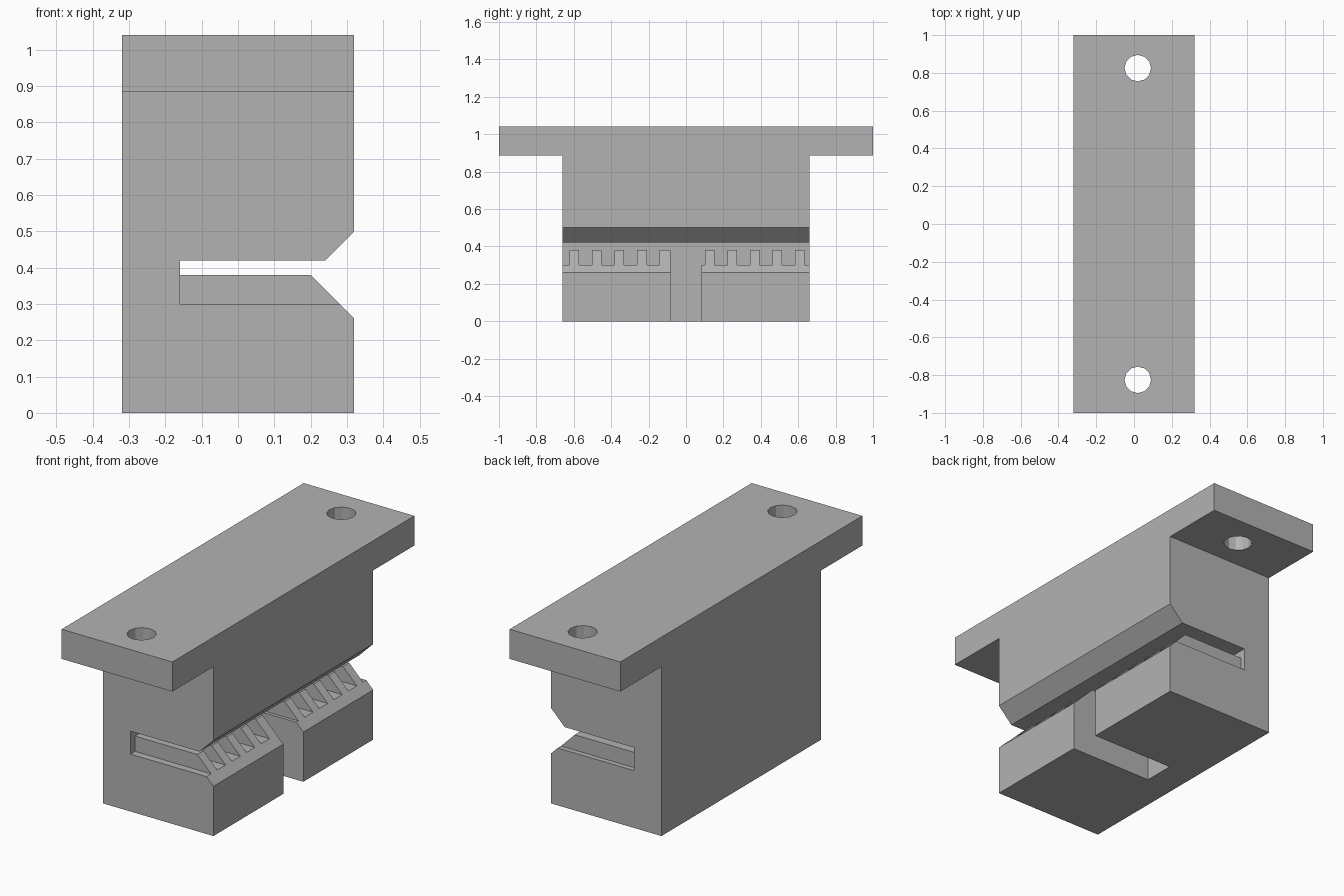
import bpy
import bmesh
from math import pi
from mathutils import Matrix, Vector

if "Cube" in bpy.data.objects:
    bpy.data.objects.remove(bpy.data.objects["Cube"], do_unlink=True)

grey = bpy.data.materials.new("plain_grey")
grey.use_nodes = True
GREY = (0.45, 0.45, 0.45, 1)
grey.diffuse_color = GREY
grey.node_tree.nodes["Principled BSDF"].inputs["Base Color"].default_value = GREY


def add_object(name, bm):
    bmesh.ops.recalc_face_normals(bm, faces=bm.faces)
    mesh = bpy.data.meshes.new(name)
    bm.to_mesh(mesh)
    bm.free()
    mesh.materials.append(grey)
    obj = bpy.data.objects.new(name, mesh)
    bpy.context.collection.objects.link(obj)
    return obj


def prism(name, points, start, sweep):
    """Extrude a closed outline of 3D points along a vector."""
    bm = bmesh.new()
    offset = Vector(start)
    face = bm.faces.new([bm.verts.new(Vector(p) + offset) for p in points])
    new = bmesh.ops.extrude_face_region(bm, geom=[face])["geom"]
    verts = [v for v in new if isinstance(v, bmesh.types.BMVert)]
    bmesh.ops.translate(bm, verts=verts, vec=Vector(sweep))
    return add_object(name, bm)


def block(name, x0, x1, y0, y1, z0, z1):
    outline = [(x0, 0, z0), (x1, 0, z0), (x1, 0, z1), (x0, 0, z1)]
    return prism(name, outline, (0, y0, 0), (0, y1 - y0, 0))


def cylinder(name, x, y, z, radius, depth, sides):
    bm = bmesh.new()
    bmesh.ops.create_cone(bm, cap_ends=True, segments=sides, radius1=radius,
                          radius2=radius, depth=depth,
                          matrix=Matrix.Translation((x, y, z)))
    return add_object(name, bm)


def cut(target, cutter):
    cutter.hide_render = True
    mod = target.modifiers.new("cut", 'BOOLEAN')
    mod.operation = 'DIFFERENCE'
    mod.solver = 'EXACT'
    mod.object = cutter
    bpy.context.view_layer.objects.active = target
    bpy.ops.object.modifier_apply(modifier=mod.name)
    bpy.data.objects.remove(cutter, do_unlink=True)


# Clamp body with mounting flange: T-shaped side outline swept across the width
HALF_W, BODY, FLANGE_Z, TOP = 0.32, 0.66, 0.885, 1.04
half = [(BODY, 0), (BODY, FLANGE_Z), (1, FLANGE_Z), (1, TOP)]
outline = half + [(-y, z) for y, z in reversed(half)]
clamp = prism("belt_clamp", [(0, y, z) for y, z in outline],
              (-HALF_W, 0, 0), (2 * HALF_W, 0, 0))

# Belt slot with flared mouth
BACK, LEDGE = -0.16, 0.38
mouth = [(BACK, LEDGE), (0.2, LEDGE), (0.4, 0.18), (0.4, 0.58),
         (0.24, 0.42), (BACK, 0.42)]
cut(clamp, prism("mouth_cutter", [(x, 0, z) for x, z in mouth],
                 (0, -0.8, 0), (0, 1.6, 0)))

# Central gap splitting the lower jaw
cut(clamp, block("gap_cutter", BACK, 0.4, -0.083, 0.083, -0.1, 0.4))

# Grooves between the belt teeth
FIRST, PITCH, TOOTH = -0.622, 0.1204, 0.051
for k in range(-1, 11):
    if k != 4:
        y = FIRST + k * PITCH
        cut(clamp, block("groove_cutter", BACK, 0.4, y + TOOTH, y + PITCH, 0.3, 0.4))

# Screw holes in the flange
for side in (-1, 1):
    cut(clamp, cylinder("hole_cutter", 0.02, side * 0.825, 0.96, 0.07, 0.4, 12))

# Tidy flat faces
bm = bmesh.new()
bm.from_mesh(clamp.data)
bmesh.ops.remove_doubles(bm, verts=bm.verts, dist=0.0001)
bmesh.ops.dissolve_limit(bm, angle_limit=pi / 180, verts=bm.verts, edges=bm.edges)
bm.to_mesh(clamp.data)
bm.free()
